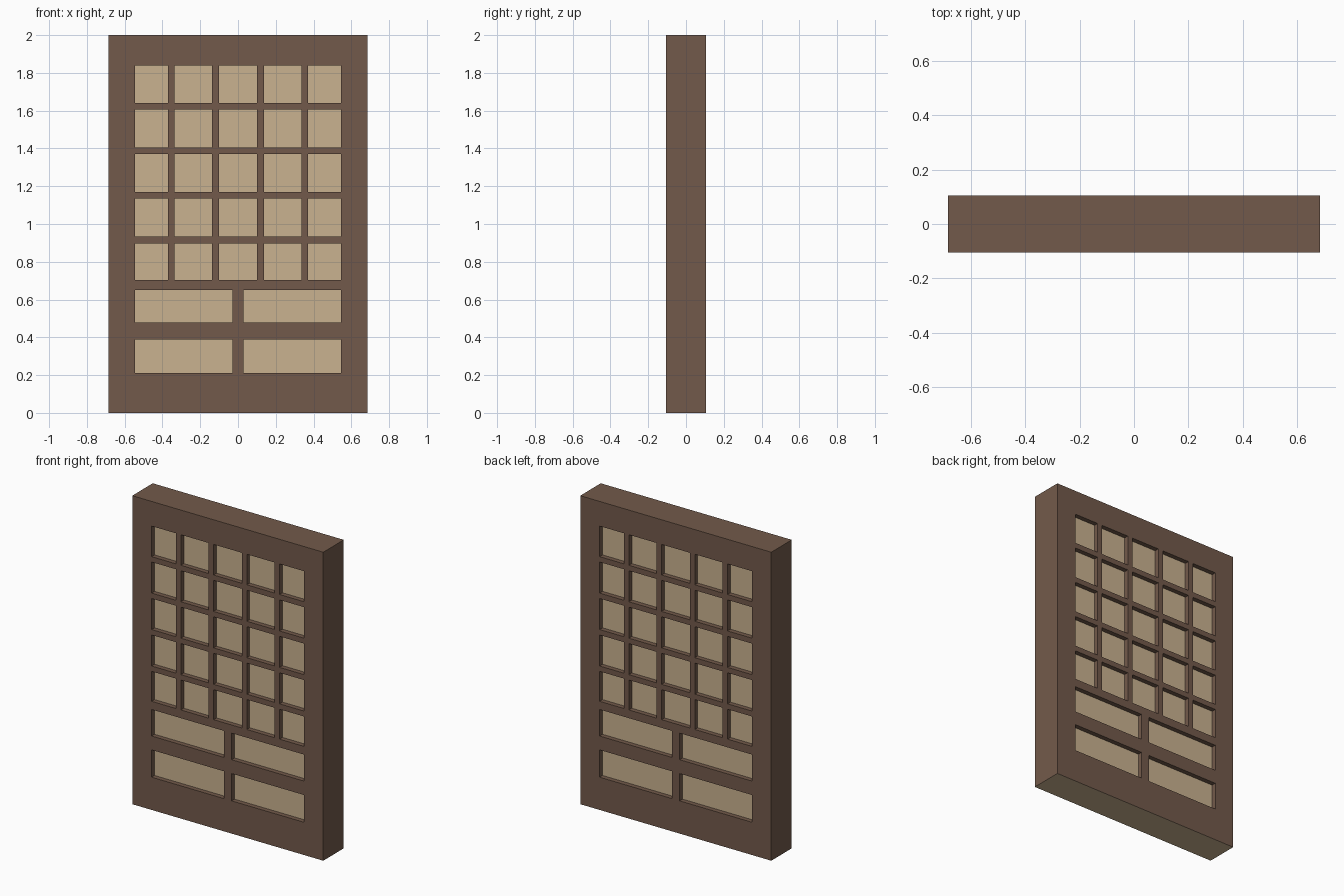
import bpy

W, D, H = 0.685, 0.105, 2.0      # half width, half depth, height
RECESS = 0.03                    # depth of the openings on each face

cube = bpy.data.objects.get("Cube")
if cube:
    bpy.data.objects.remove(cube, do_unlink=True)


def material(name, rgb):
    mat = bpy.data.materials.new(name)
    mat.use_nodes = True
    mat.diffuse_color = (*rgb, 1)
    mat.node_tree.nodes["Principled BSDF"].inputs["Base Color"].default_value = (*rgb, 1)
    return mat


brown = material("brown wood", (0.171, 0.102, 0.070))
tan = material("tan paper", (0.591, 0.445, 0.279))


def box(name, x0, x1, y0, y1, z0, z1, mat):
    bpy.ops.mesh.primitive_cube_add(size=1)
    ob = bpy.context.object
    ob.name = name
    for v in ob.data.vertices:
        v.co = (x1 if v.co.x > 0 else x0,
                y1 if v.co.y > 0 else y0,
                z1 if v.co.z > 0 else z0)
    ob.data.materials.append(mat)
    return ob


# Outer frame: two stiles and the rails between them
SIDE = 0.546
RAILS = {"bottom_rail": (0, 0.212), "low_rail": (0.389, 0.479),
         "lock_rail": (0.651, 0.704), "top_rail": (1.84, H)}
frame = [box("left_stile", SIDE, W, -D, D, 0, H, brown),
         box("right_stile", -W, -SIDE, -D, D, 0, H, brown)]
for name, (z0, z1) in RAILS.items():
    frame.append(box(name, -SIDE, SIDE, -D, D, z0, z1, brown))

# The underside of the frame is tan
for ob in frame:
    ob.data.materials.append(tan)
    for face in ob.data.polygons:
        if face.normal.z < -0.9 and face.center.z < 0.01:
            face.material_index = 1

# Central panel seen through every opening on both faces
box("paper_panel", -SIDE, SIDE, -D + RECESS, D - RECESS, 0.2, 1.85, tan)

# Lattice bars and lower mullions, flush with both faces
BAR = 0.0175
for i, x in enumerate((-0.354, -0.119, 0.119, 0.354)):
    box(f"upright_bar_{i + 1}", x - BAR, x + BAR, -D, D, 0.704, 1.84, brown)
for row in range(4):
    z = 0.9155 + row * 0.2363
    for col, (x0, x1) in enumerate(((-SIDE, -0.3715), (-0.3365, -0.1365), (-0.1015, 0.1015),
                                    (0.1365, 0.3365), (0.3715, SIDE))):
        box(f"cross_bar_{row + 1}_{col + 1}", x0, x1, -D, D, z - BAR, z + BAR, brown)
for i, (z0, z1) in enumerate(((0.212, 0.389), (0.479, 0.651))):
    box(f"lower_mullion_{i + 1}", -0.028, 0.028, -D, D, z0, z1, brown)
